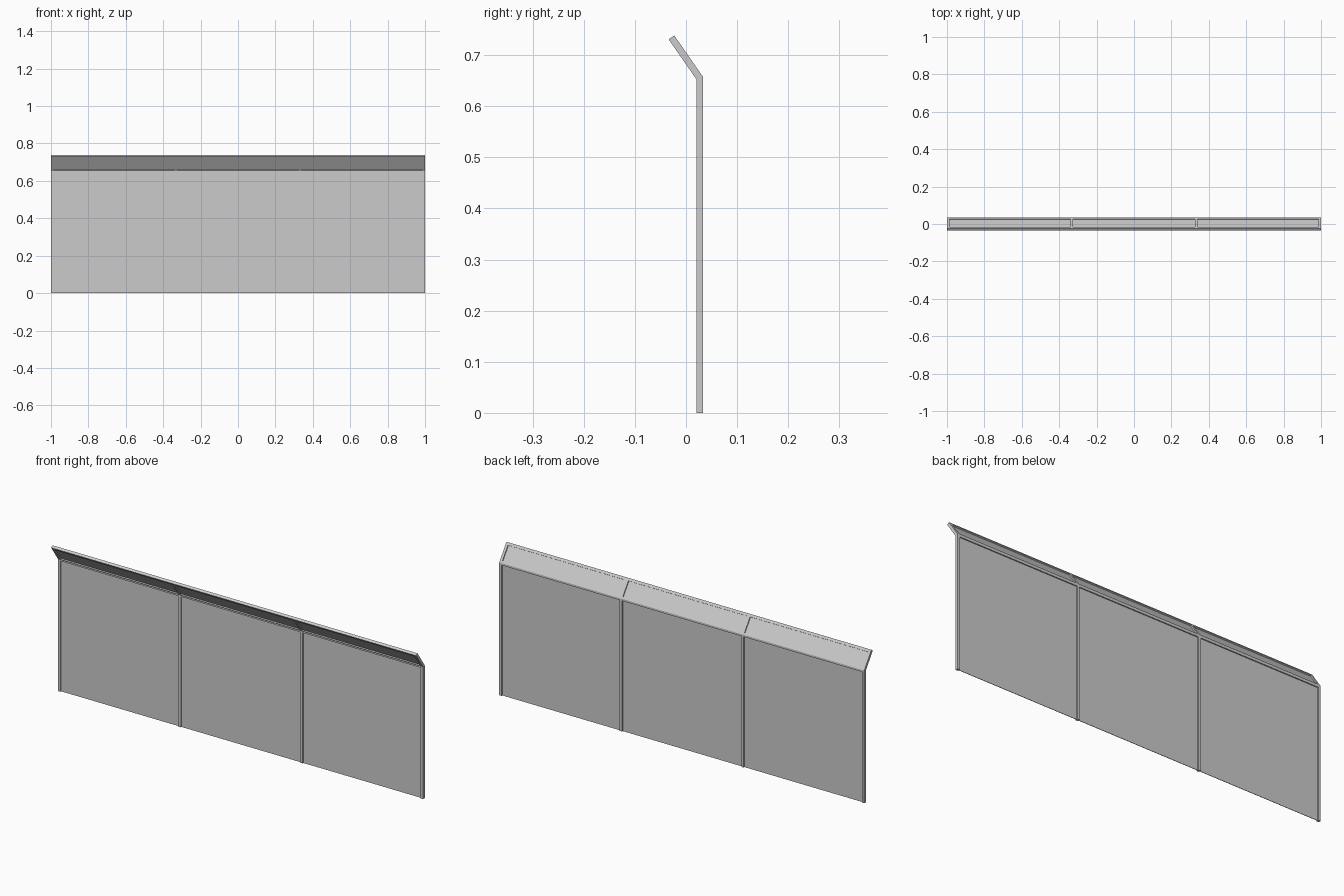
import bpy, bmesh
from mathutils import Vector

if "Cube" in bpy.data.objects:
    bpy.data.objects.remove(bpy.data.objects["Cube"])

# Bent centre line of the fence in the (y, z) plane: foot, bend, tip
FOOT, BEND, TIP = Vector((0.0268, 0)), Vector((0.0268, 0.655)), Vector((-0.0285, 0.7345))
HALF = 0.0067           # half depth of frame
POST_W = 0.013          # post width along x
POSTS = [-0.9935, -0.3333, 0.3333, 0.9935]
up = Vector((0, 1))
slope = (TIP - BEND).normalized()


def normal(d):
    return Vector((d.y, -d.x))


n_up, n_slope = normal(up), normal(slope)
miter = (n_up + n_slope) / (1 + n_up.dot(n_slope))


def band(points, normals, half):
    """Closed outline of a strip of the given half thickness."""
    return ([p + n * half for p, n in zip(points, normals)] +
            [p - n * half for p, n in reversed(list(zip(points, normals)))])


def extrude(name, outline, x0, x1):
    """Solid made by sweeping a (y, z) outline along x."""
    bm = bmesh.new()
    a = [bm.verts.new((x0, p.x, p.y)) for p in outline]
    b = [bm.verts.new((x1, p.x, p.y)) for p in outline]
    n = len(outline)
    bm.faces.new(a)
    bm.faces.new(b[::-1])
    for i in range(n):
        j = (i + 1) % n
        bm.faces.new((a[i], b[i], b[j], a[j]))
    bmesh.ops.recalc_face_normals(bm, faces=bm.faces)
    me = bpy.data.meshes.new(name)
    bm.to_mesh(me)
    bm.free()
    ob = bpy.data.objects.new(name, me)
    bpy.context.collection.objects.link(ob)
    return ob


bent_normals = [n_up, miter, n_slope]

# Bent posts
post = band([FOOT, BEND, TIP], bent_normals, HALF)
for x in POSTS:
    extrude("post", post, x - POST_W / 2, x + POST_W / 2)

# Rails and thin panels in each bay
bend_rail = band([BEND - up * 0.008, BEND, BEND + slope * 0.008], bent_normals, HALF)
top_rail = band([TIP - slope * 0.013, TIP], [n_slope, n_slope], HALF)
lower = band([FOOT, BEND - up * 0.008], [n_up, n_up], 0.0012)
upper = band([BEND + slope * 0.008, TIP - slope * 0.013], [n_slope, n_slope], 0.0012)
for left, right in zip(POSTS, POSTS[1:]):
    x0, x1 = left + POST_W / 2, right - POST_W / 2
    extrude("bend_rail", bend_rail, x0, x1)
    extrude("top_rail", top_rail, x0, x1)
    extrude("wall_panel", lower, x0, x1)
    extrude("sloped_panel", upper, x0, x1)
